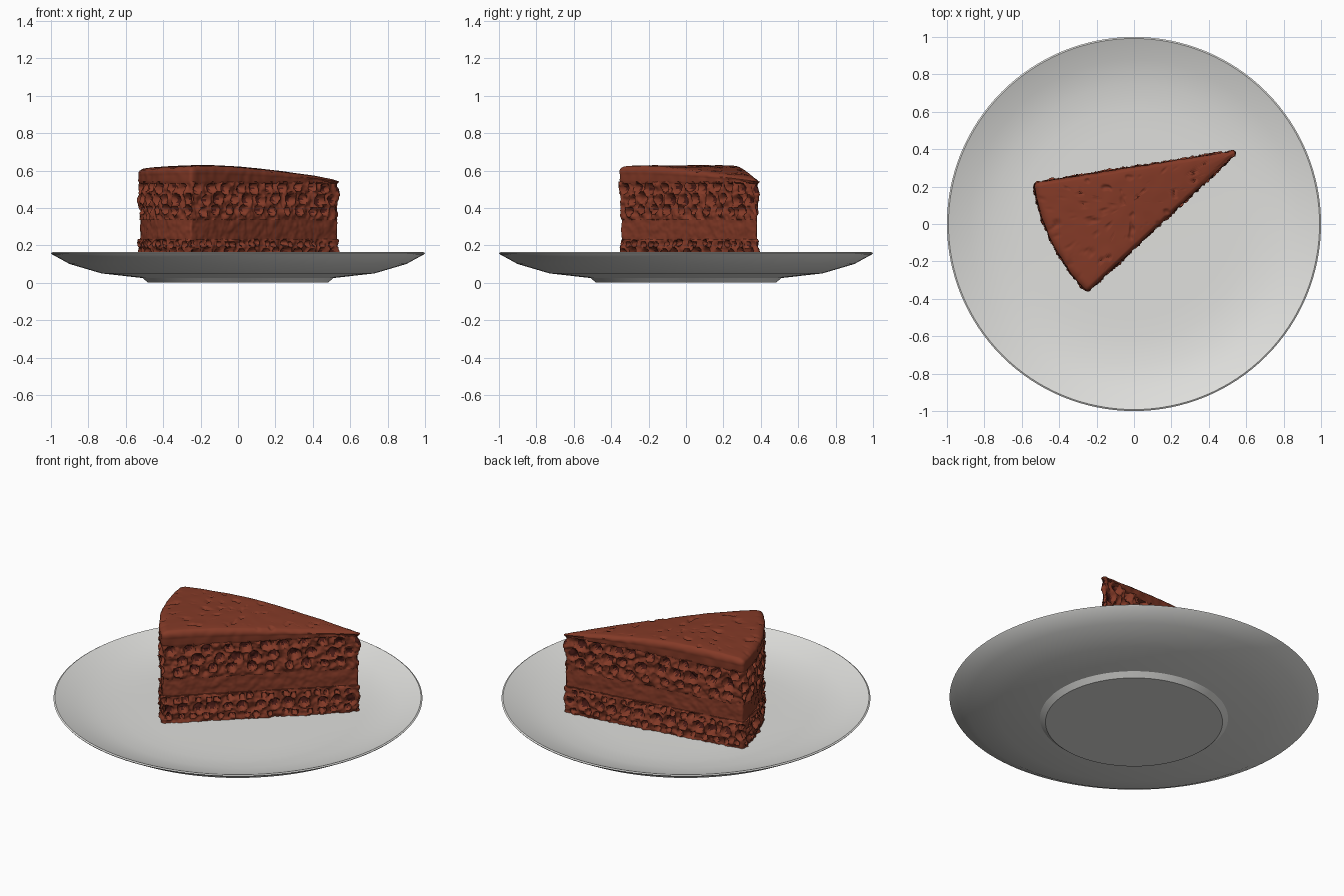
import bpy, math, random
from mathutils import Vector, noise

if "Cube" in bpy.data.objects:
    bpy.data.objects.remove(bpy.data.objects["Cube"])

random.seed(4)


def material(name, rgb):
    m = bpy.data.materials.new(name)
    m.diffuse_color = (*rgb, 1)
    m.use_nodes = True
    m.node_tree.nodes["Principled BSDF"].inputs["Base Color"].default_value = m.diffuse_color
    return m


CHOCOLATE = material("chocolate brown", (0.23, 0.042, 0.02))
DARK = material("dark cocoa", (0.06, 0.010, 0.007))
CERAMIC = material("off white ceramic", (0.74, 0.74, 0.72))


def loft(name, rings, mats, angle=40, dark=None):
    """Skin a stack of closed rings, cap both ends; dark(i, j) picks the second material."""
    n = len(rings[0])
    verts = [p for r in rings for p in r]
    faces, idx = [], []
    for i in range(len(rings) - 1):
        for j in range(n):
            k = (j + 1) % n
            faces.append((i * n + j, i * n + k, (i + 1) * n + k, (i + 1) * n + j))
            idx.append(1 if dark and dark(i, j) else 0)
    faces.append(tuple(reversed(range(n))))
    faces.append(tuple(range((len(rings) - 1) * n, len(rings) * n)))
    idx += [0, 0]
    me = bpy.data.meshes.new(name)
    me.from_pydata(verts, [], faces)
    for m in mats:
        me.materials.append(m)
    me.polygons.foreach_set("material_index", idx)
    me.polygons.foreach_set("use_smooth", [True] * len(faces))
    me.set_sharp_from_angle(angle=math.radians(angle))
    ob = bpy.data.objects.new(name, me)
    bpy.context.collection.objects.link(ob)
    return ob


# ---- plate: thin revolved dish with a foot ----
profile = [(0.02, 0), (0.48, 0), (0.51, 0.025), (0.73, 0.05), (0.90, 0.10), (0.995, 0.152),
           (1.0, 0.158), (0.992, 0.163), (0.88, 0.118), (0.75, 0.088), (0.62, 0.077),
           (0.5, 0.075), (0.02, 0.075)]
SEG = 128
loft("plate", [[(r * math.cos(t * math.tau / SEG), r * math.sin(t * math.tau / SEG), z)
                for t in range(SEG)] for r, z in profile], [CERAMIC], 25)

# ---- wedge outline: apex, straight cut, outer arc, straight cut ----
APEX, R = Vector((0.542, 0.384)), 1.085
A0, A1, STEP = math.radians(189), math.radians(223), 0.0075


def polar(r, a):
    return APEX + r * Vector((math.cos(a), math.sin(a)))


ns, na = int(R / STEP), int(R * (A1 - A0) / STEP)
outline = [polar(R * i / ns, A0) for i in range(ns)]
outline += [polar(R, A0 + (A1 - A0) * i / na) for i in range(na)]
outline += [polar(R * (1 - i / ns), A1) for i in range(ns)]
N = len(outline)
for _ in range(6):  # round the three corners
    outline = [(outline[j - 1] + 2 * outline[j] + outline[(j + 1) % N]) / 4 for j in range(N)]
normals = []
for j in range(N):
    t = (outline[(j + 1) % N] - outline[j - 1]).normalized()
    normals.append(Vector((t.y, -t.x)))
CENTRE = sum(outline, Vector((0, 0))) / N
LENGTH = N * STEP


def lump(p, z, f):
    return noise.noise(Vector((p.x * f, p.y * f, z * f)))


def crumb_holes(rows):
    """Staggered pits (s, z, radius) around the whole outline."""
    out = []
    for k, (z, rad, gap) in enumerate(rows):
        count = round(LENGTH / gap)
        for i in range(count):
            s = (i + 0.5 * (k % 2)) * LENGTH / count
            out.append((s + random.uniform(-.012, .012), z + random.uniform(-.007, .007),
                        rad * random.uniform(0.8, 1.1)))
    return out


def layer(name, z0, z1, base, rough, holes=()):
    """One cake layer: a wall that bulges and is pitted, closed by inset end rings."""
    rows = max(4, round((z1 - z0) / 0.0075))
    rings, disp = [], []
    for i in range(rows + 1):
        z = z0 + (z1 - z0) * i / rows
        near = [h for h in holes if abs(h[1] - z) < h[2] * 1.5]
        ring, drow = [], []
        for j, p in enumerate(outline):
            s = j * STEP
            d = base + rough * (lump(p, z, 26) + 0.5 * lump(p, z, 55))
            pit = 0
            for hs, hz, hr in near:
                q = math.hypot(min(abs(s - hs), LENGTH - abs(s - hs)), z - hz) / hr
                if q < 1:
                    pit = max(pit, min(1, 1.6 * (1 - q * q)))
                elif q < 1.5 and pit == 0:
                    d += 0.006 * math.sin((q - 1) * math.tau)
            room = 0.22 * (p - APEX).length  # keep pits shallow at the thin tip
            d -= min(0.045, room) * pit
            v = p + normals[j] * d
            ring.append((v.x, v.y, z))
            drow.append(pit)
        rings.append(ring)
        disp.append(drow)

    def inset(ring):
        return [(CENTRE.x + (x - CENTRE.x) * .88, CENTRE.y + (y - CENTRE.y) * .88, z)
                for x, y, z in ring]
    rings = [inset(rings[0])] + rings + [inset(rings[-1])]

    def dark(i, j):
        return 1 <= i <= rows and disp[i - 1][j] + disp[i][(j + 1) % N] > 1.3
    return loft(name, rings, [CHOCOLATE, DARK], 60, dark)


# ---- stacked layers ----
layer("lower_sponge", 0.07, 0.235, 0.002, 0.014,
      crumb_holes([(0.105, 0.016, 0.07), (0.155, 0.029, 0.085), (0.208, 0.015, 0.06)]))
layer("cream_layer", 0.228, 0.345, -0.004, 0.005)
layer("upper_sponge", 0.335, 0.54, 0.001, 0.016,
      crumb_holes([(0.385, 0.024, 0.10), (0.445, 0.031, 0.105), (0.508, 0.029, 0.105)]))


# ---- top frosting: gently domed, thinner at the tip ----
def top_height(x):
    if x > -0.15:
        return 0.628 - 0.075 * ((x + 0.15) / 0.68) ** 1.5
    return 0.628 - 0.015 * ((-0.15 - x) / 0.38) ** 2


rings = []
for f, off in [(0, -0.02), (0.0, 0.002), (0.2, 0.007), (0.45, 0.003), (0.6, 0.006),
               (0.8, 0.007), (0.93, 0.0)]:
    ring = []
    for j, p in enumerate(outline):
        v = p + normals[j] * (max(off, -.2 * (p - APEX).length) + 0.004 * lump(p, f * 0.1, 22))
        h = top_height(p.x) - 0.008
        ring.append((v.x, v.y, 0.531 + (h - 0.531) * f))
    rings.append(ring)
for k in range(1, 31):
    s = 0.985 * (1 - k / 30) + 0.005
    ring = []
    for p in outline:
        q = CENTRE + (p - CENTRE) * s
        pit = max(0, lump(q, 0.3, 28) - 0.35) * 0.03
        ring.append((q.x, q.y, top_height(q.x) - 0.006 * s ** 8
                     + 0.002 * lump(q, 0, 14) - pit))
    rings.append(ring)
loft("top_frosting", rings, [CHOCOLATE], 60)
